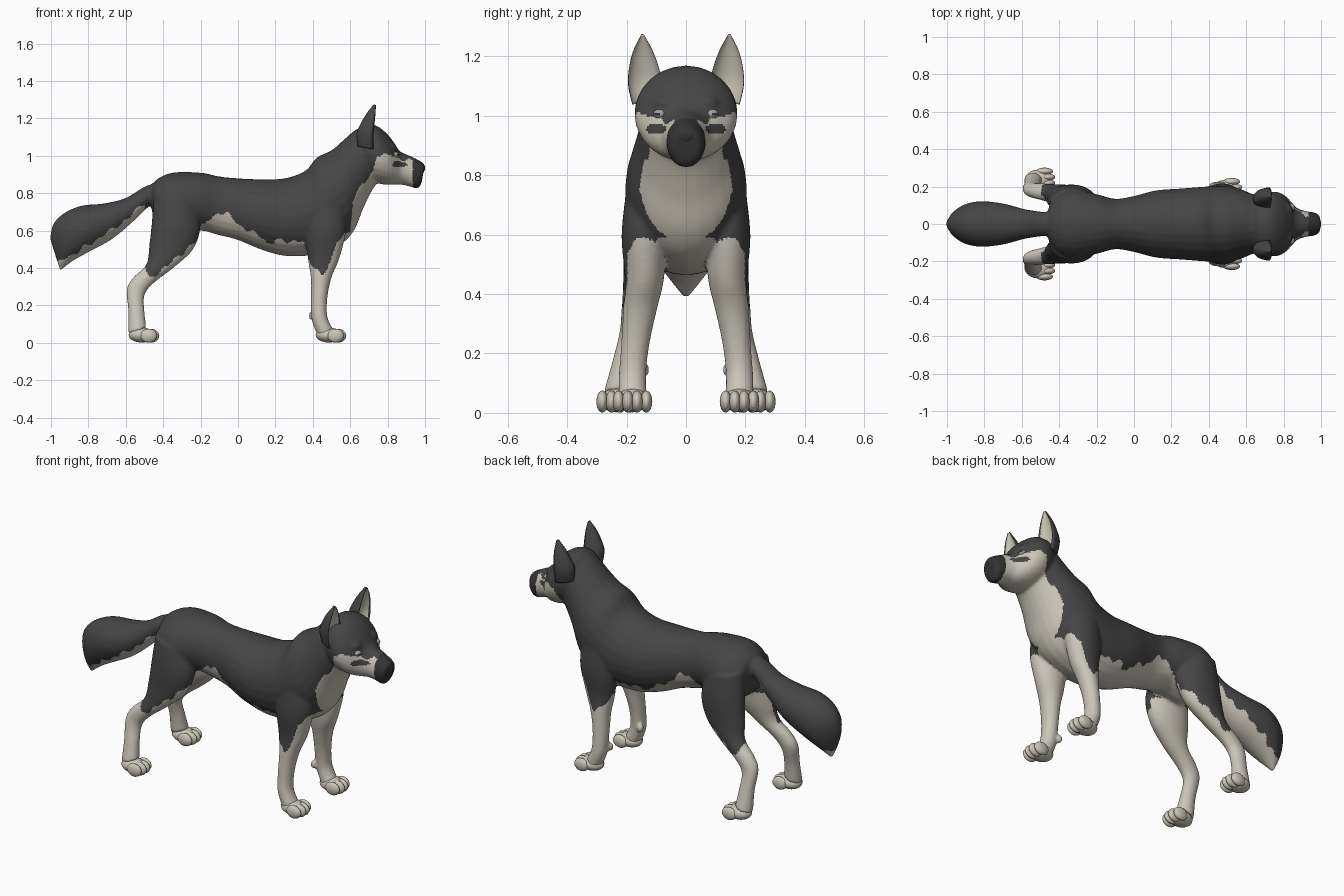
import bpy, bmesh, math
from mathutils import Matrix, Vector

cube = bpy.data.objects.get("Cube")
if cube:
    bpy.data.objects.remove(cube, do_unlink=True)


def material(name, rgb):
    mat = bpy.data.materials.new(name)
    mat.use_nodes = True
    mat.diffuse_color = (*rgb, 1)
    mat.node_tree.nodes["Principled BSDF"].inputs["Base Color"].default_value = (*rgb, 1)
    return mat


CHARCOAL = material("charcoal fur", (0.06, 0.06, 0.06))
CREAM = material("cream fur", (0.6, 0.56, 0.48))
NOSE = material("nose black", (0.035, 0.034, 0.034))
IRIS = material("eye grey", (0.35, 0.36, 0.36))


def finish(name, bm, mats):
    bmesh.ops.recalc_face_normals(bm, faces=bm.faces)
    for f in bm.faces:
        f.smooth = True
    mesh = bpy.data.meshes.new(name)
    bm.to_mesh(mesh)
    bm.free()
    for m in mats:
        mesh.materials.append(m)
    obj = bpy.data.objects.new(name, mesh)
    bpy.context.collection.objects.link(obj)
    return obj


def smooth_rings(rings, steps=5):
    """Catmull-Rom interpolation through the key rings."""
    out = []
    last = len(rings) - 1
    for i in range(last):
        a, b, c, d = (rings[min(max(k, 0), last)] for k in (i - 1, i, i + 1, i + 2))
        for s in range(steps):
            t = s / steps
            out.append([q + t / 2 * (r - p + t * (2 * p - 5 * q + 4 * r - e + t * (3 * (q - r) + e - p)))
                        for p, q, r, e in zip(a, b, c, d)])
    return out + [list(rings[-1])]


def loft(bm, rings, side=1, hollow=False, count=24):
    """Each ring: edge point (x, z), opposite edge point (x, z), centre y, half width."""
    loops = []
    for x1, z1, x2, z2, y, w in smooth_rings(rings):
        mid = Vector(((x1 + x2) / 2, y * side, (z1 + z2) / 2))
        half = Vector(((x1 - x2) / 2, 0, (z1 - z2) / 2))
        loop = []
        for j in range(count):
            a = math.tau * j / count
            u = math.cos(a)
            if hollow and u > 0:
                u *= -0.5
            loop.append(bm.verts.new(mid + half * u + Vector((0, w * math.sin(a), 0))))
        loops.append(loop)
    for la, lb in zip(loops, loops[1:]):
        for j in range(count):
            k = (j + 1) % count
            f = bm.faces.new((la[j], la[k], lb[k], lb[j]))
            middle = math.cos(math.tau * (j + 0.5) / count)
            f.material_index = 1 if hollow and middle > 0.2 else 0
    bm.faces.new(loops[0])
    bm.faces.new(loops[-1])


def ball(bm, centre, radii):
    bmesh.ops.create_uvsphere(bm, u_segments=20, v_segments=12, radius=1,
                              matrix=Matrix.Translation(centre) @ Matrix.Diagonal((*radii, 1)))


def centred(rows):
    return [(*r[:4], 0, r[4]) for r in rows]


# Key rings
TORSO = centred([
    (-.47, .82, -.46, .70, .05), (-.44, .87, -.42, .62, .14), (-.35, .91, -.33, .58, .185),
    (-.2, .91, -.2, .6, .16), (-.1, .89, -.1, .575, .135), (0, .88, 0, .55, .15),
    (.12, .875, .12, .5, .18), (.25, .88, .25, .465, .19), (.36, .92, .4, .47, .2),
    (.42, .99, .54, .52, .205), (.5, 1.03, .62, .6, .19), (.57, 1.09, .67, .72, .165),
    (.63, 1.14, .72, .82, .15), (.67, 1.14, .76, .87, .13)])
HEAD = centred([
    (.61, 1.1, .66, .9, .11), (.66, 1.16, .7, .87, .155), (.73, 1.165, .76, .85, .174),
    (.79, 1.125, .81, .845, .158), (.835, 1.07, .85, .845, .117), (.865, 1.025, .88, .845, .085),
    (.92, 1, .92, .835, .069), (.97, .975, .96, .825, .062), (1, .955, .98, .85, .048)])
TAIL = centred([
    (-.42, .86, -.42, .76, .06), (-.5, .835, -.47, .735, .065), (-.6, .775, -.57, .64, .08),
    (-.72, .745, -.68, .55, .11), (-.83, .735, -.8, .485, .122), (-.92, .7, -.88, .44, .107),
    (-.985, .64, -.92, .41, .072), (-1.005, .56, -.95, .385, .03)])
FRONT_LEG = [
    (.56, .78, .36, .74, .12, .08), (.58, .62, .36, .58, .14, .077), (.545, .46, .375, .44, .14, .066),
    (.5, .35, .39, .34, .155, .057), (.478, .24, .39, .23, .17, .048), (.478, .14, .395, .12, .18, .046),
    (.51, .07, .43, .03, .18, .048)]
HIND_LEG = [
    (-.22, .75, -.45, .8, .1, .09), (-.2, .62, -.46, .66, .125, .085), (-.24, .5, -.475, .52, .14, .07),
    (-.34, .405, -.49, .42, .16, .053), (-.45, .32, -.56, .35, .175, .043), (-.5, .255, -.595, .285, .185, .039),
    (-.5, .17, -.587, .17, .21, .039), (-.49, .08, -.588, .05, .23, .048)]
EAR = [
    (.81, 1.02, .64, 1.05, .13, .05), (.815, 1.09, .635, 1.12, .137, .058), (.8, 1.16, .66, 1.18, .142, .048),
    (.78, 1.22, .69, 1.23, .145, .03), (.75, 1.268, .725, 1.275, .146, .005)]

# One skin over torso, head, tail and legs
bm = bmesh.new()
for rings in (TORSO, HEAD, TAIL):
    loft(bm, rings)
for side in (1, -1):
    loft(bm, FRONT_LEG, side)
    loft(bm, HIND_LEG, side)
    ball(bm, (.79, side * .07, 1.04), (.06, .05, .035))      # brow
    ball(bm, (.395, side * .14, .145), (.018, .018, .025))   # wrist pad
rough = finish("rough_body", bm, [CHARCOAL])
remesh = rough.modifiers.new("skin", "REMESH")
remesh.mode = "VOXEL"
remesh.voxel_size = 0.008
relax = rough.modifiers.new("relax", "SMOOTH")
relax.factor = 0.5
relax.iterations = 8
graph = bpy.context.evaluated_depsgraph_get()
skin = bpy.data.meshes.new_from_object(rough.evaluated_get(graph))
bpy.data.objects.remove(rough, do_unlink=True)
skin.name = "body"
body = bpy.data.objects.new("body", skin)
bpy.context.collection.objects.link(body)

# Coat pattern: dark fur lies above this line along the length
COAT = [(-1.1, .4), (-.94, .44), (-.79, .53), (-.63, .635), (-.5, .745), (-.495, .38), (-.47, .345),
        (-.38, .41), (-.3, .48), (-.2, .57), (-.17, .65), (-.1, .7), (-.04, .68), (.02, .62),
        (.14, .56), (.17, .5), (.2, .55), (.35, .54), (.37, .46), (.45, .35), (.5, .45), (.53, .55),
        (.6, .6), (.615, .76), (.66, .85), (.72, .91), (.745, 1), (.82, 1.015), (.87, .98), (1.1, .99)]


def coat_line(x):
    for (xa, za), (xb, zb) in zip(COAT, COAT[1:]):
        if x <= xb:
            return za + (zb - za) * (x - xa) / (xb - xa)
    return 1


def coat_index(c, n):
    y = abs(c.y)
    outward = n.y * (1 if c.y > 0 else -1)
    if c.x > .935:
        return 2
    if c.x > .8 and c.z > .93:
        smear = ((y - .1) / .035) ** 2 + ((c.z - .955) / .018) ** 2 < 1
        if smear or y < .04:
            return 0
    if c.z < .6 and c.x > -.5 and outward < -.25:
        return 1
    if c.x < .7 and c.z < .68 and n.z < -.75:
        return 1
    ragged = .008 * math.sin(90 * c.x) + .006 * math.sin(47 * c.x + 30 * y)
    return 0 if c.z > coat_line(c.x) + ragged else 1


skin.materials.clear()
for m in (CHARCOAL, CREAM, NOSE):
    skin.materials.append(m)
for poly in skin.polygons:
    poly.use_smooth = True
    poly.material_index = coat_index(poly.center, poly.normal)


# Paws with four toes
def paw(name, x, y):
    bm = bmesh.new()
    ball(bm, (x, y, .042), (.07, .055, .04))
    for k in (-1.5, -.5, .5, 1.5):
        ball(bm, (x + .055 - abs(k) * .012, y + k * .031, .038), (.045, .02, .037))
    finish(name, bm, [CREAM])


for side, label in ((1, "left"), (-1, "right")):
    paw("front_paw_" + label, .485, side * .18)
    paw("hind_paw_" + label, -.515, side * .235)

    # Hollow ears with pale lining
    bm = bmesh.new()
    loft(bm, EAR, side, hollow=True)
    finish("ear_" + label, bm, [CHARCOAL, CREAM])

    # Eyes with dark pupils facing forward
    bm = bmesh.new()
    ball(bm, (.838, side * .088, 1.005), (.022, .022, .017))
    aim = Vector((.9, side * .35, 0)).normalized()
    bm.normal_update()
    for f in bm.faces:
        f.material_index = 1 if f.normal.dot(aim) > .88 else 0
    finish("eye_" + label, bm, [IRIS, NOSE])

# Nose pad and nostrils
bm = bmesh.new()
ball(bm, (.975, 0, .935), (.025, .042, .03))
finish("nose", bm, [NOSE])
